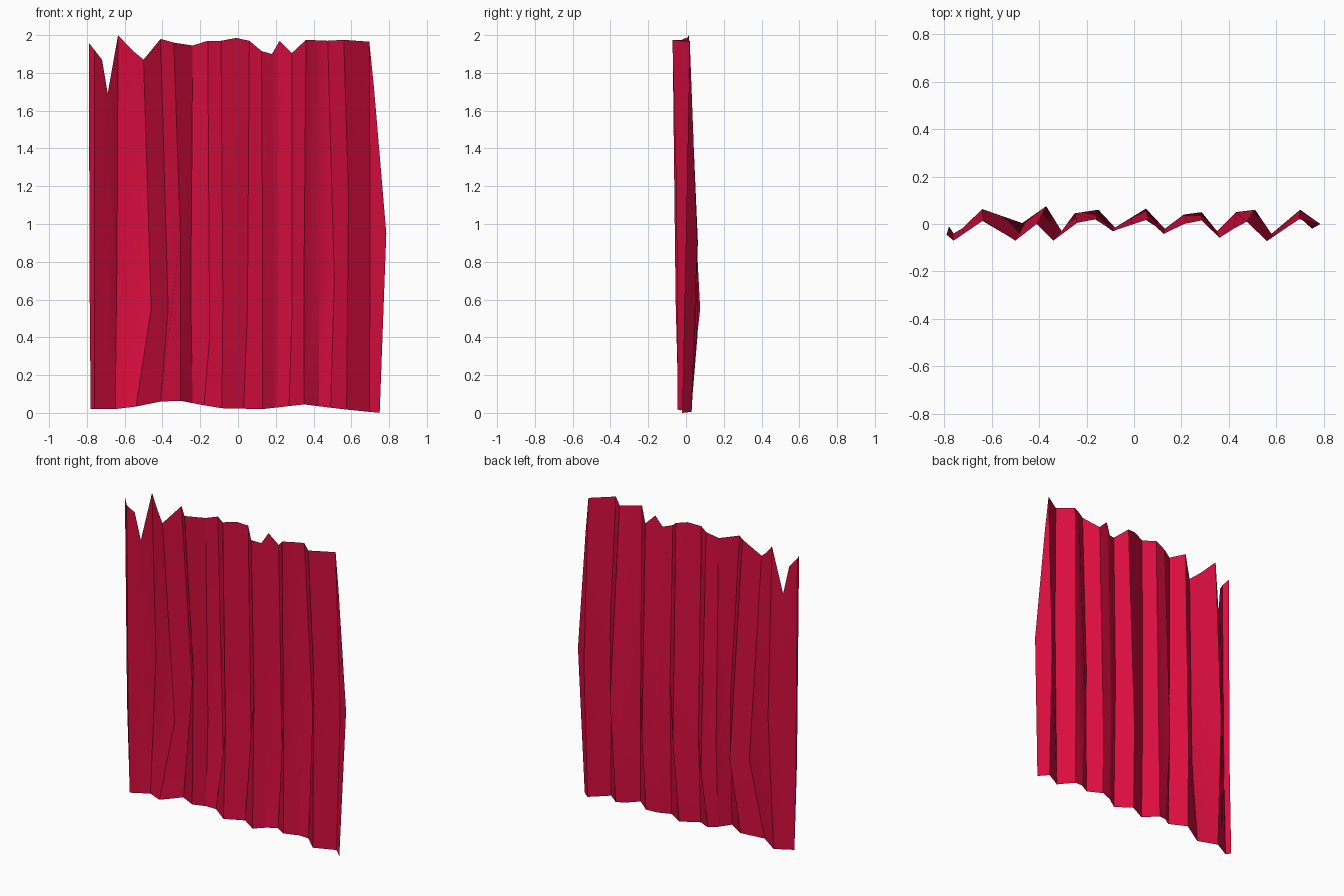
import bpy, bmesh, math


def interp(pts, t):
    """Piecewise linear lookup in a list of (t, value)."""
    if t <= pts[0][0]:
        return pts[0][1]
    for (a, va), (b, vb) in zip(pts, pts[1:]):
        if t <= b:
            return va + (vb - va) * (t - a) / (b - a)
    return pts[-1][1]


# Fold lines: x bottom/middle/top, y bottom/middle/top, height of middle
folds = [
    (-.78, -.785, -.79, -.01, -.03, -.045, .6),
    (-.76, -.76, -.76, -.04, -.055, -.07, .6),
    (-.65, -.64, -.635, .02, .063, .015, .9),
    (-.54, -.46, -.50, -.045, .0, -.07, .55),
    (-.41, -.37, -.41, .02, .075, .0, .55),
    (-.305, -.305, -.34, -.04, -.03, -.07, .95),
    (-.24, -.25, -.24, .01, .045, .005, .6),
    (-.18, -.15, -.16, .03, .06, .02, .4),
    (-.085, -.08, -.09, -.03, -.015, -.03, .6),
    (.03, .05, .06, .03, .065, .02, .55),
    (.13, .13, .125, -.035, -.02, -.042, .9),
    (.20, .21, .21, .01, .04, .0, .6),
    (.27, .285, .285, .03, .05, .015, .5),
    (.35, .35, .36, -.03, -.03, -.058, .8),
    (.43, .43, .42, .02, .05, -.02, .7),
    (.49, .51, .475, .03, .06, .01, .7),
    (.575, .585, .56, -.045, -.05, -.072, 1.15),
    (.695, .70, .695, .03, .06, .02, .9),
    (.75, .785, .72, -.02, .0, .015, .95),
]

# Ragged top hem and wavy bottom hem
top_hem = [(-.79, 1.96), (-.72, 1.87), (-.69, 1.69), (-.635, 2.0), (-.56, 1.92),
           (-.50, 1.87), (-.41, 1.98), (-.34, 1.96), (-.24, 1.945), (-.16, 1.97),
           (-.09, 1.97), (-.01, 1.985), (.06, 1.97), (.125, 1.915), (.18, 1.90),
           (.22, 1.97), (.285, 1.905), (.36, 1.975), (.475, 1.97), (.56, 1.975),
           (.695, 1.965), (.72, 1.72)]
bottom_hem = [(-.78, .02), (-.65, .02), (-.53, .035), (-.41, .06), (-.31, .065),
              (-.1, .025), (.13, .02), (.35, .045), (.55, .02), (.75, 0)]

# Columns run along every fold plus the extra nicks of the top hem
by_x = [(f[2], i) for i, f in enumerate(folds)]
columns = [float(i) for i in range(len(folds))]
for x, _ in top_hem:
    u = interp(by_x, x)
    if abs(u - round(u)) > .08:
        columns.append(u)
columns.sort()


def value(u, k):
    i = min(int(u), len(folds) - 2)
    return folds[i][k] + (folds[i + 1][k] - folds[i][k]) * (u - i)


# Pleated curtain sheet
bm = bmesh.new()
grid = []
for u in columns:
    xb, xm, xt, yb, ym, yt, zm = (value(u, k) for k in range(7))
    grid.append([bm.verts.new((xb, yb, interp(bottom_hem, xb))),
                 bm.verts.new((xm, ym, zm)),
                 bm.verts.new((xt, yt, interp(top_hem, xt)))])
for a, b in zip(grid, grid[1:]):
    for r in range(2):
        bm.faces.new((a[r], b[r], b[r + 1], a[r + 1]))
mesh = bpy.data.meshes.new("curtain")
bm.to_mesh(mesh)
bm.free()
curtain = bpy.data.objects.new("curtain", mesh)
bpy.context.collection.objects.link(curtain)

# Crimson cloth
cloth = bpy.data.materials.new("crimson_cloth")
cloth.diffuse_color = (.7, .004, .05, 1)
mesh.materials.append(cloth)

bpy.context.view_layer.objects.active = curtain
curtain.select_set(True)
bpy.ops.object.shade_smooth_by_angle(angle=math.radians(30))
